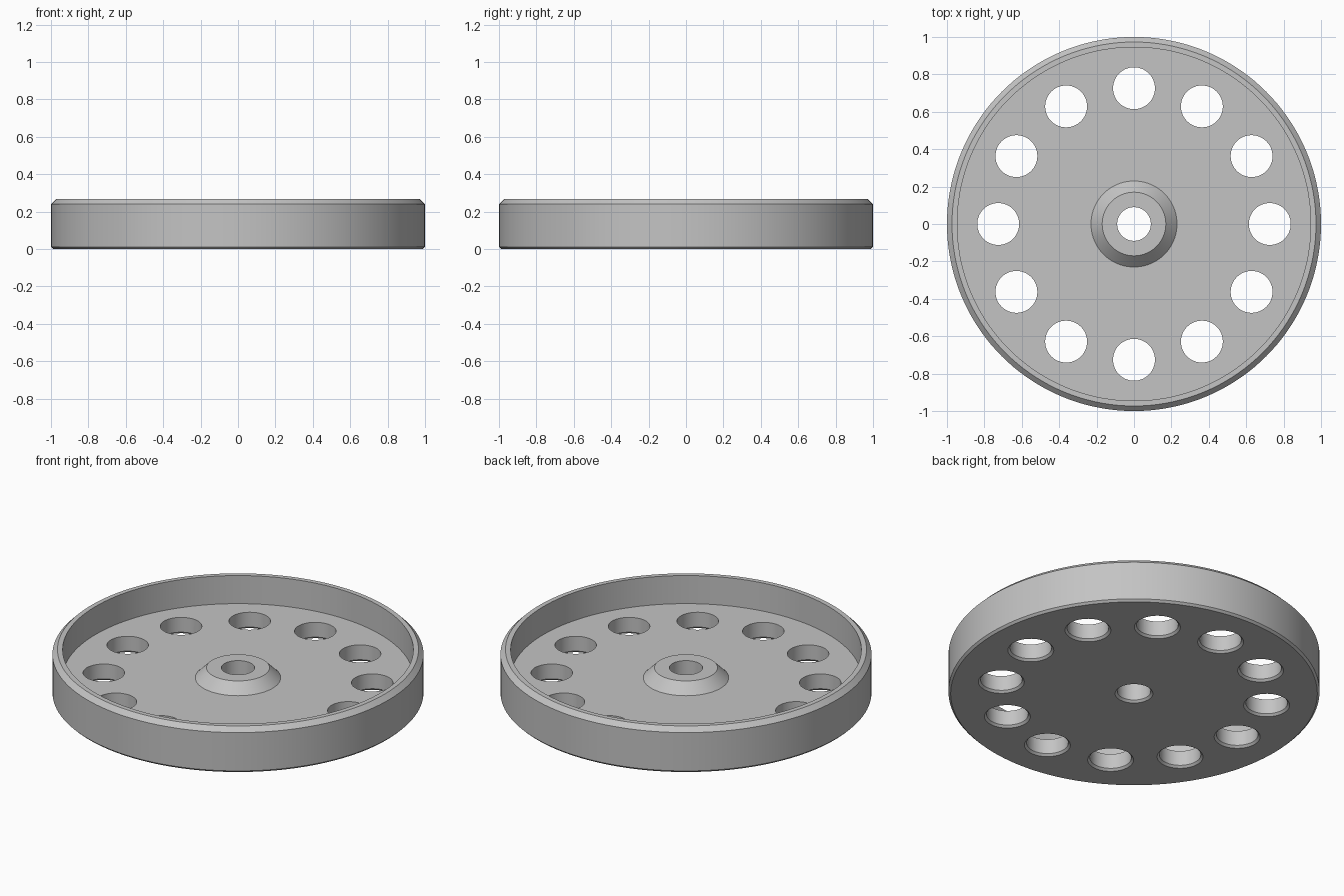
import bpy
import bmesh
from math import cos, sin, tau

cube = bpy.data.objects.get("Cube")
if cube:
    bpy.data.objects.remove(cube)

grey = bpy.data.materials.new("plain grey")
grey.use_nodes = True
grey.diffuse_color = (0.55, 0.55, 0.55, 1)
grey.node_tree.nodes["Principled BSDF"].inputs["Base Color"].default_value = (0.55, 0.55, 0.55, 1)


def add_lathe(bm, profile, segments, cx=0, cy=0):
    """Revolve a closed (radius, z) profile; radius 0 becomes a pole."""
    rings = []
    for r, z in profile:
        if r == 0:
            rings.append([bm.verts.new((cx, cy, z))] * segments)
        else:
            rings.append([bm.verts.new((cx + r * cos(tau * i / segments),
                                        cy + r * sin(tau * i / segments), z))
                          for i in range(segments)])
    for a, b in zip(rings, rings[1:] + rings[:1]):
        if a[0] is a[1] and b[0] is b[1]:
            continue
        for i in range(segments):
            j = (i + 1) % segments
            corners = list(dict.fromkeys((a[i], a[j], b[j], b[i])))
            bm.faces.new(corners)


def make_object(name, bm):
    bmesh.ops.recalc_face_normals(bm, faces=bm.faces)
    mesh = bpy.data.meshes.new(name)
    bm.to_mesh(mesh)
    bm.free()
    obj = bpy.data.objects.new(name, mesh)
    bpy.context.collection.objects.link(obj)
    mesh.materials.append(grey)
    return obj


# Dish: bevelled outer rim, flat floor, conical hub and bored centre
bore, bevel, floor, height = 0.09, 0.012, 0.10, 0.267
dish_profile = [
    (bore + bevel, 0), (1 - bevel, 0), (1, bevel), (1, 0.24),
    (0.973, height), (0.945, height), (0.945, floor),
    (0.23, floor), (0.17, 0.16), (bore, 0.16), (bore, bevel),
]
bm = bmesh.new()
add_lathe(bm, dish_profile, 144)
dish = make_object("round_dish", bm)

# Ring of twelve holes, countersunk from below
hole, ring, depth = 0.112, 0.726, 0.05
hole_profile = [(0, -depth), (hole + bevel + depth, -depth),
                (hole, bevel), (hole, 0.2), (0, 0.2)]
bm = bmesh.new()
for k in range(12):
    angle = tau * k / 12
    add_lathe(bm, hole_profile, 48, ring * cos(angle), ring * sin(angle))
cutter = make_object("hole_cutter", bm)
cutter.hide_render = True

cut = dish.modifiers.new("holes", 'BOOLEAN')
cut.operation = 'DIFFERENCE'
cut.solver = 'EXACT'
cut.object = cutter

bpy.ops.object.select_all(action='DESELECT')
dish.select_set(True)
bpy.context.view_layer.objects.active = dish
bpy.ops.object.modifier_apply(modifier=cut.name)
bpy.data.objects.remove(cutter)
bpy.ops.object.shade_smooth_by_angle(angle=0.5)
